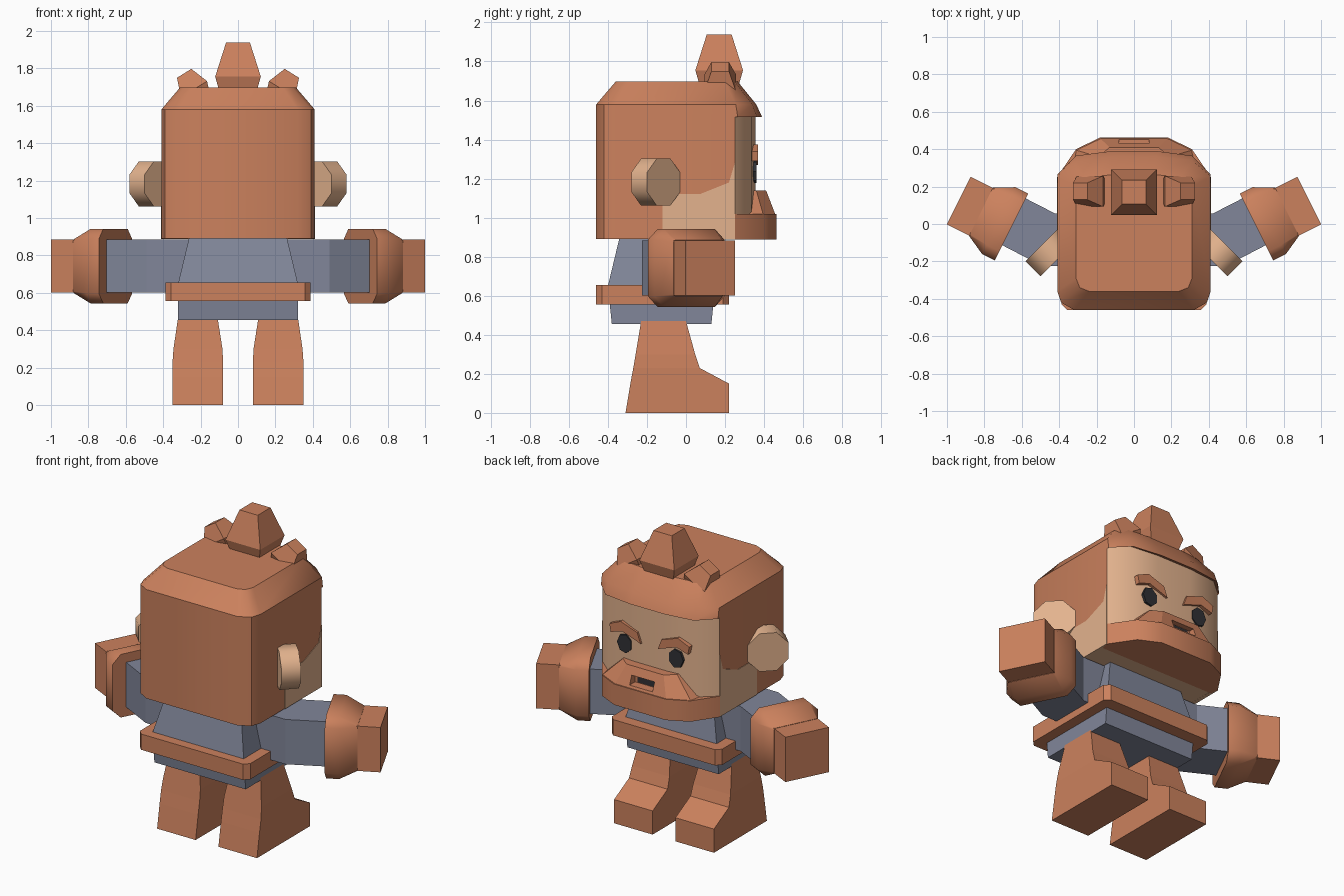
import bpy, bmesh, math
from mathutils import Vector

if "Cube" in bpy.data.objects:
    bpy.data.objects.remove(bpy.data.objects["Cube"])


def material(name, rgb):
    m = bpy.data.materials.new(name)
    m.diffuse_color = (*rgb, 1)
    m.use_nodes = True
    m.node_tree.nodes["Principled BSDF"].inputs["Base Color"].default_value = m.diffuse_color
    return m


ORANGE = material("orange", (0.60, 0.22, 0.11))
SKIN = material("skin", (0.77, 0.45, 0.27))
CLOTH = material("cloth", (0.22, 0.24, 0.32))
DARK = material("dark", (0.03, 0.03, 0.035))


def loft(name, rings, mats, flip=1, smooth=0):
    """Skin a stack of equal-length rings and cap both ends; flip=-1 mirrors in x."""
    bm = bmesh.new()
    vs = [[bm.verts.new((p[0] * flip, p[1], p[2])) for p in r] for r in rings]
    n = len(rings[0])
    for a, b in zip(vs, vs[1:]):
        for i in range(n):
            j = (i + 1) % n
            bm.faces.new((a[i], a[j], b[j], b[i]))
    bm.faces.new(vs[0])
    bm.faces.new(vs[-1])
    bmesh.ops.recalc_face_normals(bm, faces=bm.faces)
    me = bpy.data.meshes.new(name)
    bm.to_mesh(me)
    bm.free()
    ob = bpy.data.objects.new(name, me)
    bpy.context.collection.objects.link(ob)
    for m in mats if isinstance(mats, list) else [mats]:
        me.materials.append(m)
    if smooth:
        bpy.ops.object.select_all(action='DESELECT')
        ob.select_set(True)
        bpy.context.view_layer.objects.active = ob
        bpy.ops.object.shade_smooth_by_angle(angle=math.radians(smooth))
    return ob


def sym(half, z):
    """Close a right-hand plan outline symmetrically about x = 0."""
    return [(x, y, z) for x, y in half] + [(-x, y, z) for x, y in reversed(half)]


def rect(x0, x1, y0, y1, z, c=0.0):
    if not c:
        return [(x0, y0, z), (x1, y0, z), (x1, y1, z), (x0, y1, z)]
    return [(x0 + c, y0, z), (x1 - c, y0, z), (x1, y0 + c, z), (x1, y1 - c, z),
            (x1 - c, y1, z), (x0 + c, y1, z), (x0, y1 - c, z), (x0, y0 + c, z)]


def oriented(center, u, v, h, c):
    """Chamfered square of half size h spanned by u and v."""
    pts = rect(-h, h, -h, h, 0, c)
    return [Vector(center) + u * a + v * b for a, b, _ in pts]


# Head: face walls, overhanging fringe, bevelled crown
back = [(0.32, -0.46), (0.39, -0.42), (0.41, -0.36)]
face = back + [(0.41, 0.25), (0.31, 0.335), (0.12, 0.355)]
fringe = back + [(0.41, 0.265), (0.31, 0.365), (0.12, 0.39)]
brow = back + [(0.41, 0.255), (0.31, 0.34), (0.12, 0.36)]
crown = [(0.24, -0.36), (0.29, -0.34), (0.31, -0.29), (0.31, 0.2), (0.25, 0.25), (0.1, 0.265)]
head = loft("head", [sym(face, 0.89), sym(face, 1.53), sym(fringe, 1.515), sym(brow, 1.58),
                     sym(crown, 1.697)], [ORANGE, SKIN], smooth=40)
for p in head.data.polygons:
    c = p.center
    if c.z < 0.9 or (0.27 < c.y and c.z < 1.4):
        p.material_index = 1

# Beard and moustache with mouth opening
loft("beard", [sym([(0.40, 0.2), (0.412, 0.25), (0.31, 0.40), (0.18, 0.463)], z)
               for z in (0.888, 1.02)], ORANGE, smooth=35)
moustache = loft("moustache", [
    sym([(0.34, 0.25), (0.31, 0.395), (0.18, 0.457)], 1.018),
    sym([(0.2, 0.3), (0.19, 0.36), (0.13, 0.41)], 1.14)], ORANGE)
cutter = loft("mouth_cutter", [rect(-0.08, 0.08, 0.395, 0.6, z) for z in (1.035, 1.09)], DARK)
cutter.hide_render = True
mod = moustache.modifiers.new("mouth", 'BOOLEAN')
mod.operation, mod.object, mod.solver = 'DIFFERENCE', cutter, 'EXACT'
bpy.context.view_layer.objects.active = moustache
bpy.ops.object.modifier_apply(modifier=mod.name)
bpy.data.objects.remove(cutter)
loft("mouth", [rect(-0.06, 0.06, 0.38, 0.4, z) for z in (1.04, 1.085)], DARK)

# Topknot
loft("topknot", [rect(-h, h, 0.17 - h, 0.17 + h, z)
                 for h, z in ((0.095, 1.66), (0.122, 1.755), (0.064, 1.937))], ORANGE)

# Torso and belt
loft("shirt", [rect(-x, x, y0, y1, z) for x, y0, y1, z in
               ((0.32, -0.38, 0.13, 0.455), (0.32, -0.40, 0.15, 0.65),
                (0.26, -0.34, 0.10, 0.90))], CLOTH)
loft("belt", [rect(-0.387, 0.387, -0.46, 0.22, z, 0.03) for z in (0.555, 0.655)], ORANGE)

up = Vector((0, 0, 1))
d = Vector((0.895, 0.447, 0))
s = Vector((-0.447, 0.895, 0))
palm_end = Vector((0.937, 0.125, 0.742))

for side, f in (("right", 1), ("left", -1)):
    # Side hair tufts, tilted outwards
    ax, u = Vector((0.53, 0, 0.85)), Vector((0.85, 0, -0.53))
    tip = Vector((0.288, 0.175, 1.773))
    loft(side + "_tuft", [oriented(tip - ax * t, u, Vector((0, 1, 0)), h, 0)
                          for t, h in ((0.16, 0.06), (0.1, 0.082), (0, 0.045))], ORANGE, f)

    # Cheek skin on the head side
    cheek = [(-0.12, 0.889), (-0.12, 1.12), (0.07, 1.12), (0.22, 1.18), (0.25, 1.28), (0.25, 0.889)]
    loft(side + "_cheek", [[(x, y, z) for y, z in cheek] for x in (0.39, 0.413)], SKIN, f)

    # Octagonal ear, turned towards the face
    q = math.sqrt(0.5)
    ring = [(0.13 * math.cos(a), 0.13 * math.sin(a))
            for a in (math.pi / 8 + k * math.pi / 4 for k in range(8))]
    loft(side + "_ear", [[(0.455 + q * (a + t), -0.155 + q * (t - a), 1.182 + b) for a, b in ring]
                         for t in (-0.057, 0.057)], SKIN, f, smooth=50)

    # Eye and eyebrow plates
    eye = [(0.18 + 0.052 * math.cos(k * math.pi / 3.5), 1.237 + 0.06 * math.sin(k * math.pi / 3.5))
           for k in range(7)]
    loft(side + "_eye", [[(x, y, z) for x, z in eye] for y in (0.32, 0.36)], DARK, f)
    lid = [(0.06, 1.27), (0.085, 1.335), (0.2, 1.375), (0.28, 1.34), (0.27, 1.29), (0.19, 1.315)]
    loft(side + "_eyebrow", [[(x, y, z) for x, z in lid] for y in (0.32, 0.368)], ORANGE, f)

    # Bent sleeve
    sleeve = [(0.2, -0.225), (0.49, -0.225), (0.73, -0.10), (0.605, 0.15), (0.42, 0.055), (0.2, 0.055)]
    loft(side + "_sleeve", [[(x, y, z) for x, y in sleeve] for z in (0.60, 0.884)], CLOTH, f)

    # Flared cuff and blocky hand
    loft(side + "_cuff", [oriented(palm_end - d * t, s, up, h, c) for t, h, c in
                          ((0.315, 0.2, 0.055), (0.24, 0.2, 0.055), (0.133, 0.144, 0.01))],
         ORANGE, f, smooth=50)
    loft(side + "_hand", [oriented(palm_end - d * t, s, up, 0.142, 0) for t in (0.16, 0)], ORANGE, f)

    # Leg with foot
    loft(side + "_leg", [rect(*r) for r in
                         ((0.08, 0.35, -0.31, 0.22, 0), (0.08, 0.35, -0.285, 0.22, 0.15),
                          (0.08, 0.35, -0.27, 0.07, 0.23), (0.083, 0.345, -0.258, 0.047, 0.30),
                          (0.11, 0.32, -0.23, 0.0, 0.47))], ORANGE, f)
